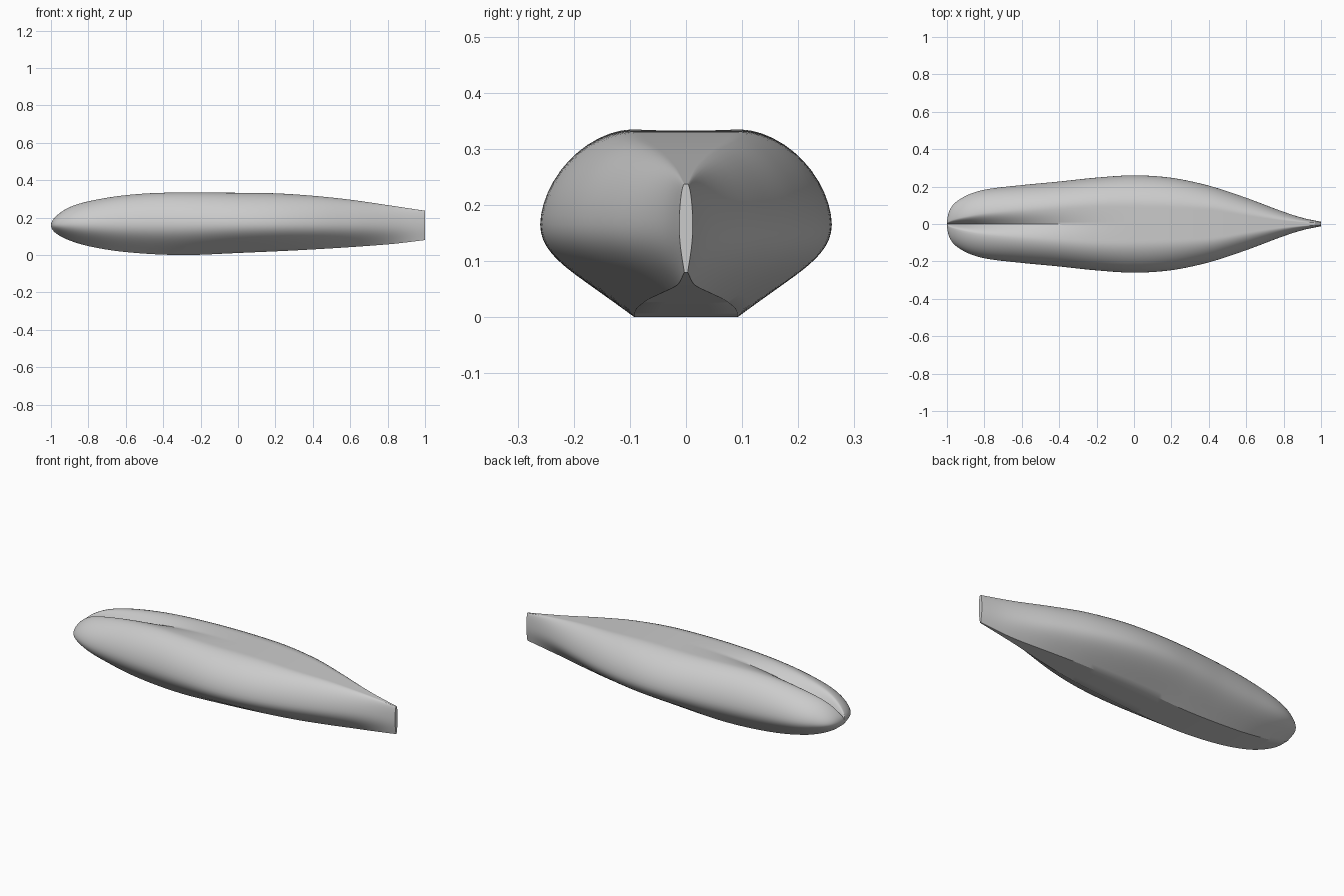
import bpy
import bmesh
import math

if "Cube" in bpy.data.objects:
    bpy.data.objects.remove(bpy.data.objects["Cube"], do_unlink=True)

# Curves along the length, each a list of (x, value) control points
HALF_WIDTH = [(-1, 0), (-.98, .085), (-.9, .15), (-.8, .183), (-.6, .208), (-.4, .227),
              (-.2, .248), (0, .26), (.2, .247), (.4, .205), (.6, .14), (.8, .065), (.9, .033), (1, .012)]
TOP = [(-1, .16), (-.98, .2), (-.9, .256), (-.8, .287), (-.6, .32), (-.4, .333), (0, .333),
       (.2, .33), (.4, .317), (.6, .296), (.8, .267), (1, .237)]
BOTTOM = [(-1, .16), (-.98, .122), (-.9, .078), (-.8, .048), (-.6, .016), (-.3, 0),
          (0, .011), (.4, .03), (.8, .057), (1, .08)]
GROOVE = [(-1, .16), (-.98, .172), (-.9, .206), (-.8, .24), (-.6, .287), (-.4, .315),
          (-.2, .329), (0, .333)]
DECK = [(-1, 0), (-.9, .04), (-.8, .058), (-.5, .083), (-.2, .1), (0, .1),
        (.4, .083), (.6, .05), (.8, .02), (1, .003)]
KEEL = [(-1, 0), (-.9, .05), (-.8, .07), (-.5, .089), (-.2, .092), (.1, .088),
        (.4, .07), (.6, .045), (.8, .016), (1, .003)]
MIDDLE = .165


def stretch(x):
    """Spread out the blunt nose so that it interpolates as a round end."""
    return math.sqrt(max(x + 1, 0) / 2)


def sample(curve, x):
    """Smooth interpolation through the control points."""
    pts = [(stretch(a), v) for a, v in curve]
    s = stretch(x)
    if s >= pts[-1][0]:
        return pts[-1][1]
    i = max(k for k in range(len(pts) - 1) if pts[k][0] <= s)

    def slope(k):
        a, b = pts[max(k - 1, 0)], pts[min(k + 1, len(pts) - 1)]
        return (b[1] - a[1]) / (b[0] - a[0])

    (s0, v0), (s1, v1) = pts[i], pts[i + 1]
    h = s1 - s0
    t = (s - s0) / h
    return (v0 * (1 + 2 * t) * (1 - t) ** 2 + h * slope(i) * t * (1 - t) ** 2
            + v1 * t * t * (3 - 2 * t) + h * slope(i + 1) * t * t * (t - 1))


def bezier(a, b, c, d, t):
    u = 1 - t
    return a * u ** 3 + 3 * b * u * u * t + 3 * c * u * t * t + d * t ** 3


def half_section(x):
    """Points from the keel centre, round the side, to the groove centre."""
    w, d, k = (sample(c, x) for c in (HALF_WIDTH, DECK, KEEL))
    top, low = sample(TOP, x), sample(BOTTOM, x)
    valley = sample(GROOVE, x) if x < 0 else top
    mid = min(max(MIDDLE, low), top) if x > -.9 else .16 + .05 * (x + 1)
    pts = [(0, low), (k / 2, low)]
    n = 12
    # Flared lower side
    for i in range(n):
        t = i / n
        pts.append((bezier(k, k + (w - k) * .6, w, w, t),
                    low + (mid - low) * bezier(0, .4, .62, 1, t)))
    # Round upper side
    for i in range(n):
        a = math.pi / 2 * i / n
        pts.append((d + (w - d) * math.cos(a) ** 1.12,
                    mid + (top - mid) * math.sin(a) ** 1.12))
    # Deck falling into the central groove
    m = 8
    for i in range(m + 1):
        u = 1 - i / m
        pts.append((d * u, valley + (top - valley) * math.sin(u * math.pi / 2)))
    return pts


# Hull lofted through mirrored sections
STEPS = 90
bm = bmesh.new()
rings = []
for i in range(1, STEPS + 1):
    x = -1 + 2 * (i / STEPS) ** 2
    half = half_section(x)
    loop = half + [(-y, z) for y, z in reversed(half[1:-1])]
    rings.append([bm.verts.new((x, y, z)) for y, z in loop])
count = len(rings[0])
for a, b in zip(rings, rings[1:]):
    for j in range(count):
        k = (j + 1) % count
        bm.faces.new((a[j], a[k], b[k], b[j]))

# Pointed nose and flat narrow tail
nose = bm.verts.new((-1, 0, .16))
for j in range(count):
    bm.faces.new((nose, rings[0][(j + 1) % count], rings[0][j]))
bm.faces.new(rings[-1])
bmesh.ops.recalc_face_normals(bm, faces=bm.faces[:])

mesh = bpy.data.meshes.new("hull")
bm.to_mesh(mesh)
bm.free()
hull = bpy.data.objects.new("hull", mesh)
bpy.context.collection.objects.link(hull)

# Plain grey
grey = bpy.data.materials.new("light_grey")
grey.use_nodes = True
colour = (.6, .6, .6, 1)
grey.diffuse_color = colour
grey.node_tree.nodes["Principled BSDF"].inputs["Base Color"].default_value = colour
mesh.materials.append(grey)

bpy.ops.object.select_all(action="DESELECT")
hull.select_set(True)
bpy.context.view_layer.objects.active = hull
bpy.ops.object.shade_smooth_by_angle(angle=math.radians(32))
